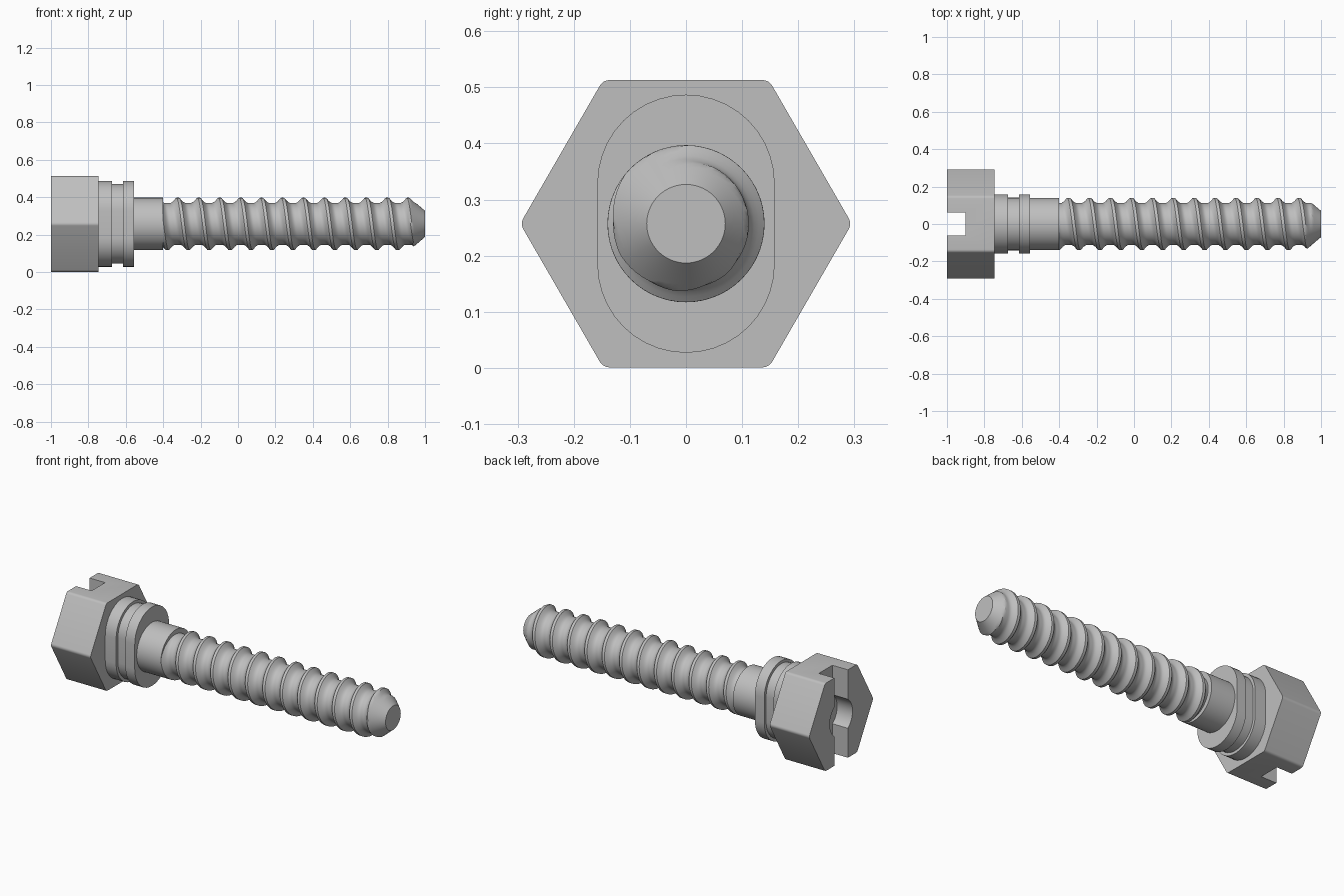
import bpy, bmesh, math
from math import cos, sin, pi, radians

if "Cube" in bpy.data.objects:
    bpy.data.objects.remove(bpy.data.objects["Cube"], do_unlink=True)

AXIS_Z = 0.257          # height of the screw axis
HALF = 0.256            # half the distance across the head flats

steel = bpy.data.materials.new("grey steel")
steel.use_nodes = True
GREY = (0.52, 0.52, 0.52, 1)
steel.diffuse_color = GREY
steel.node_tree.nodes["Principled BSDF"].inputs["Base Color"].default_value = GREY


def finish(name, bm):
    """Turn a bmesh into a named, coloured, edge-smoothed object."""
    bmesh.ops.remove_doubles(bm, verts=bm.verts, dist=1e-5)
    bmesh.ops.recalc_face_normals(bm, faces=bm.faces)
    me = bpy.data.meshes.new(name)
    bm.to_mesh(me)
    bm.free()
    ob = bpy.data.objects.new(name, me)
    bpy.context.collection.objects.link(ob)
    me.materials.append(steel)
    smooth(ob)
    return ob


def smooth(ob):
    bpy.ops.object.select_all(action='DESELECT')
    ob.select_set(True)
    bpy.context.view_layer.objects.active = ob
    bpy.ops.object.shade_smooth_by_angle(angle=radians(32))


def prism(name, outline, x0, x1):
    """Extrude a (y, z) outline, centred on the axis, along x."""
    bm = bmesh.new()
    rings = [[bm.verts.new((x, y, AXIS_Z + z)) for y, z in outline] for x in (x0, x1)]
    n = len(outline)
    for i in range(n):
        j = (i + 1) % n
        bm.faces.new((rings[0][i], rings[0][j], rings[1][j], rings[1][i]))
    bm.faces.new(rings[0])
    bm.faces.new(rings[1])
    return finish(name, bm)


def circle(r, n=64):
    return [(r * cos(2 * pi * i / n), r * sin(2 * pi * i / n)) for i in range(n)]


def stadium(r, offset, n=20):
    """Two half circles moved apart in z."""
    top = [(r * cos(pi * i / n), offset + r * sin(pi * i / n)) for i in range(n + 1)]
    return top + [(-y, -z) for y, z in top]


def rounded_hexagon(half, fillet):
    d = (half - fillet) / cos(pi / 6)
    pts = []
    for k in range(6):
        for s in range(-2, 3):
            a = k * pi / 3 + s * pi / 24 * 2
            a = k * pi / 3 + s * pi / 12
            pts.append((d * cos(k * pi / 3) + fillet * cos(a),
                        d * sin(k * pi / 3) + fillet * sin(a)))
    return pts


# Hexagonal head with a driver slot and a round recess in its middle
head = prism("hex_head", rounded_hexagon(HALF, 0.02), -1.0, -0.745)
slot = [(-0.062, -0.4), (0.062, -0.4), (0.062, 0.4), (-0.062, 0.4)]
cutters = [prism("slot_cutter", slot, -1.1, -0.9),
           prism("recess_cutter", circle(0.105, 48), -1.1, -0.9005)]
for cutter in cutters:
    cutter.hide_render = True
    mod = head.modifiers.new("cut", 'BOOLEAN')
    mod.operation = 'DIFFERENCE'
    mod.solver = 'EXACT'
    mod.object = cutter
    bpy.ops.object.select_all(action='DESELECT')
    head.select_set(True)
    bpy.context.view_layer.objects.active = head
    # keep the cut ahead of the smoothing
    bpy.ops.object.modifier_move_to_index(modifier=mod.name, index=0)
    bpy.ops.object.modifier_apply(modifier=mod.name)
    bpy.data.objects.remove(cutter, do_unlink=True)
smooth(head)

# Oblong collar with a groove around it
prism("collar_inner", stadium(0.158, 0.072), -0.745, -0.675)
prism("collar_groove", stadium(0.141, 0.072), -0.675, -0.615)
prism("collar_outer", stadium(0.158, 0.072), -0.615, -0.555)

# Plain shank
prism("shank", circle(0.14), -0.555, -0.40)

# Threaded rod: a grid whose rows follow the helix, trimmed by the tip cone
START, END, PITCH = -0.40, 1.0, 0.112
MAJOR, ROOT, TIP = 0.14, 0.112, 0.07
STEPS, SIDES = 14, 56
CREST_AT_TOP = 0.91


def thread_radius(u):
    """Radius across one pitch: narrow crest at u = 0, rounded root at 0.5."""
    d = abs((u + 0.5) % 1.0 - 0.5)
    t = min(max((d - 0.07) / 0.31, 0), 1)
    return MAJOR - (MAJOR - ROOT) * sin(t * pi / 2)


def thread_point(row, col):
    a = 2 * pi * col / SIDES
    x = CREST_AT_TOP + PITCH * (row / STEPS + a / (2 * pi) - 0.25)
    x = min(max(x, START), END)
    u = (x - CREST_AT_TOP) / PITCH - a / (2 * pi) + 0.25
    r = min(thread_radius(u), TIP + (END - x) * 0.85)
    return (x, r * cos(a), AXIS_Z + r * sin(a))


bm = bmesh.new()
first = -STEPS * (int((CREST_AT_TOP - START) / PITCH) + 3)
grid = [[bm.verts.new(thread_point(row, col)) for col in range(SIDES + 1)]
        for row in range(first, STEPS * 3)]
for lower, upper in zip(grid, grid[1:]):
    for c in range(SIDES):
        quad = (lower[c], lower[c + 1], upper[c + 1], upper[c])
        if max(v.co.x for v in quad) - min(v.co.x for v in quad) > 1e-6:
            bm.faces.new(quad)
bmesh.ops.dissolve_degenerate(bm, dist=1e-6, edges=bm.edges)
bmesh.ops.delete(bm, geom=[v for v in bm.verts if not v.link_faces], context='VERTS')
# flat end of the tip
bm.faces.new([bm.verts.new((END, TIP * cos(2 * pi * i / SIDES),
                            AXIS_Z + TIP * sin(2 * pi * i / SIDES)))
              for i in range(SIDES)])
finish("threaded_rod", bm)
